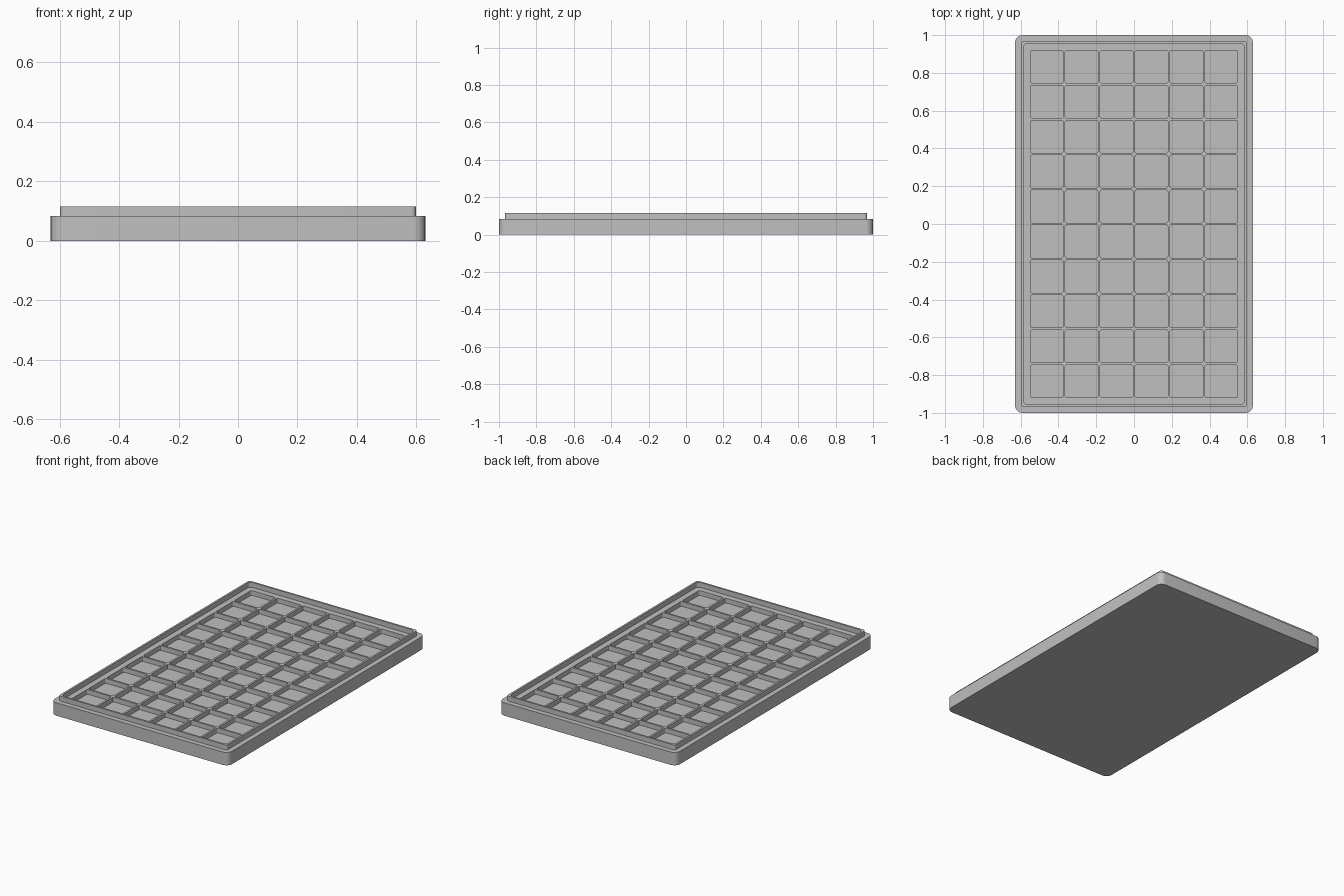
import bpy, bmesh, math

cube = bpy.data.objects.get("Cube")
if cube:
    bpy.data.objects.remove(cube)

COLS, ROWS = 6, 10
PITCH, POCKET = 0.185, 0.173
DECK_Z, LIP_Z, FLOOR_Z = 0.083, 0.115, 0.053

grey = bpy.data.materials.new("plain grey")
grey.use_nodes = True
grey.diffuse_color = (0.53, 0.53, 0.53, 1)
grey.node_tree.nodes["Principled BSDF"].inputs["Base Color"].default_value = grey.diffuse_color

bm = bmesh.new()


def rounded_loop(width, length, radius, z, cx=0, cy=0, steps=6):
    """Ring of vertices around a rounded rectangle."""
    ring = []
    for quarter, (sx, sy) in enumerate([(1, 1), (-1, 1), (-1, -1), (1, -1)]):
        for i in range(steps + 1):
            a = (quarter + i / steps) * math.pi / 2
            x = sx * (width / 2 - radius) + radius * math.cos(a)
            y = sy * (length / 2 - radius) + radius * math.sin(a)
            ring.append(bm.verts.new((cx + x, cy + y, z)))
    return ring


def bridge(a, b):
    n = len(a)
    for i in range(n):
        j = (i + 1) % n
        bm.faces.new((a[i], a[j], b[j], b[i]))


def ring_edges(ring):
    return [bm.edges.get((ring[i - 1], ring[i])) for i in range(len(ring))]


# Tray base, stepped shoulder and raised lip
rings = [
    rounded_loop(1.26, 2.0, 0.04, 0),
    rounded_loop(1.26, 2.0, 0.04, DECK_Z),
    rounded_loop(1.196, 1.936, 0.015, DECK_Z),
    rounded_loop(1.196, 1.936, 0.015, LIP_Z),
    rounded_loop(1.172, 1.912, 0.025, LIP_Z),
    rounded_loop(1.172, 1.912, 0.025, DECK_Z),
]
bm.faces.new(reversed(rings[0]))
for lower, upper in zip(rings, rings[1:]):
    bridge(lower, upper)
deck_edges = ring_edges(rings[-1])

# Grid of square pockets
for col in range(COLS):
    for row in range(ROWS):
        cx = (col - (COLS - 1) / 2) * PITCH
        cy = (row - (ROWS - 1) / 2) * PITCH
        top = rounded_loop(POCKET, POCKET, 0.008, DECK_Z, cx, cy, 3)
        floor = rounded_loop(POCKET, POCKET, 0.008, FLOOR_Z, cx, cy, 3)
        bridge(top, floor)
        bm.faces.new(floor)
        deck_edges += ring_edges(top)

# Deck between the pockets
bmesh.ops.triangle_fill(bm, edges=deck_edges, use_beauty=True, normal=(0, 0, 1))
bmesh.ops.recalc_face_normals(bm, faces=bm.faces[:])

mesh = bpy.data.meshes.new("pocket_tray")
bm.to_mesh(mesh)
bm.free()
mesh.materials.append(grey)
tray = bpy.data.objects.new("pocket_tray", mesh)
bpy.context.collection.objects.link(tray)

bpy.ops.object.select_all(action="DESELECT")
tray.select_set(True)
bpy.context.view_layer.objects.active = tray
bpy.ops.object.shade_smooth_by_angle(angle=math.radians(30))
